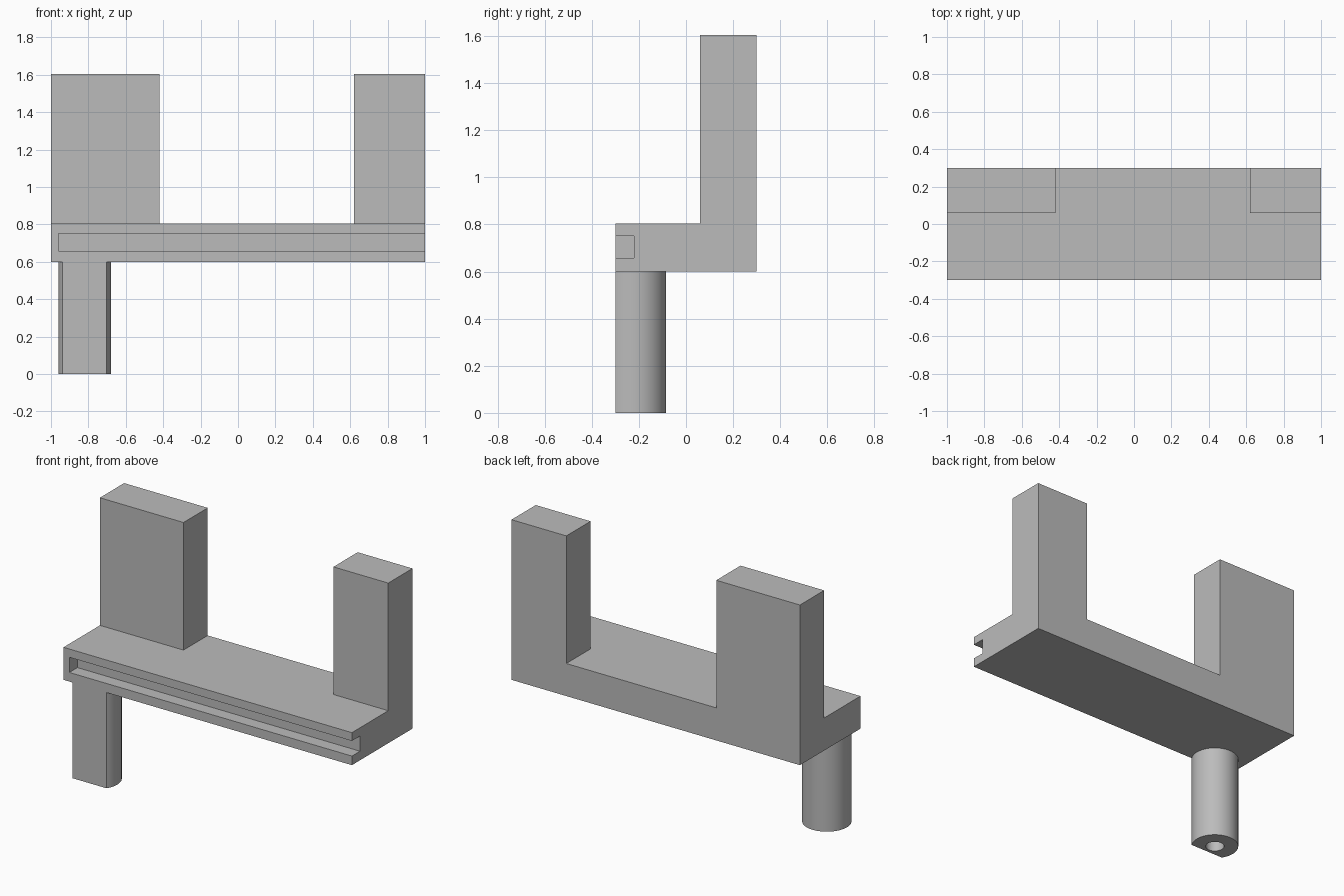
import bpy, bmesh
from math import asin, cos, sin, pi, radians
from mathutils import Vector

if "Cube" in bpy.data.objects:
    bpy.data.objects.remove(bpy.data.objects["Cube"], do_unlink=True)

grey = bpy.data.materials.new("plain grey")
grey.use_nodes = True
colour = (0.5, 0.5, 0.5, 1)
grey.diffuse_color = colour
grey.node_tree.nodes["Principled BSDF"].inputs["Base Color"].default_value = colour


def extrude(name, points, vector):
    """Solid made by sweeping a closed profile along a vector."""
    bm = bmesh.new()
    face = bm.faces.new([bm.verts.new(p) for p in points])
    swept = bmesh.ops.extrude_face_region(bm, geom=[face], use_keep_orig=True)
    moved = [g for g in swept["geom"] if isinstance(g, bmesh.types.BMVert)]
    bmesh.ops.translate(bm, verts=moved, vec=Vector(vector))
    bmesh.ops.recalc_face_normals(bm, faces=bm.faces)
    mesh = bpy.data.meshes.new(name)
    bm.to_mesh(mesh)
    bm.free()
    mesh.materials.append(grey)
    obj = bpy.data.objects.new(name, mesh)
    bpy.context.collection.objects.link(obj)
    return obj


def box(name, x0, x1, y0, y1, z0, z1):
    base = [(x0, y0, z0), (x1, y0, z0), (x1, y1, z0), (x0, y1, z0)]
    return extrude(name, base, (0, 0, z1 - z0))


def cut(obj, cutter):
    """Subtract the cutter from the object, then discard it."""
    mod = obj.modifiers.new("cut", "BOOLEAN")
    mod.operation, mod.solver, mod.object = "DIFFERENCE", "EXACT", cutter
    bpy.context.view_layer.objects.active = obj
    bpy.ops.object.modifier_apply(modifier=mod.name)
    bpy.data.objects.remove(cutter, do_unlink=True)


# Beam and both uprights: an L-shaped section with the gap cut out
BOTTOM, SHELF, TOP = 0.6, 0.804, 1.604
section = [(-0.3, BOTTOM), (0.3, BOTTOM), (0.3, TOP),
           (0.06, TOP), (0.06, SHELF), (-0.3, SHELF)]
bracket = extrude("bracket_body", [(-1, y, z) for y, z in section], (2, 0, 0))
cut(bracket, box("upright_gap", -0.42, 0.62, 0.0, 0.5, SHELF, 2))

# Slot along the front, open at the left end
cut(bracket, box("front_slot", -0.96, 1.2, -0.5, -0.22, 0.657, 0.752))

# Round leg, flattened flush with the front of the beam
CX, CY, R, STEPS = -0.82, -0.224, 0.14, 64
start = -asin((CY + 0.3) / R)
span = pi - 2 * start
arc = [start + span * i / STEPS for i in range(STEPS + 1)]
leg = extrude("leg", [(CX + R * cos(a), CY + R * sin(a), 0) for a in arc],
              (0, 0, BOTTOM))

# Bore in the underside of the leg
ring = [2 * pi * i / 48 for i in range(48)]
bore = extrude("leg_bore", [(CX + 0.055 * cos(a), CY + 0.055 * sin(a), -0.1)
                            for a in ring], (0, 0, 0.5))
cut(leg, bore)

bpy.ops.object.select_all(action="DESELECT")
leg.select_set(True)
bpy.context.view_layer.objects.active = leg
bpy.ops.object.shade_smooth_by_angle(angle=radians(30))
